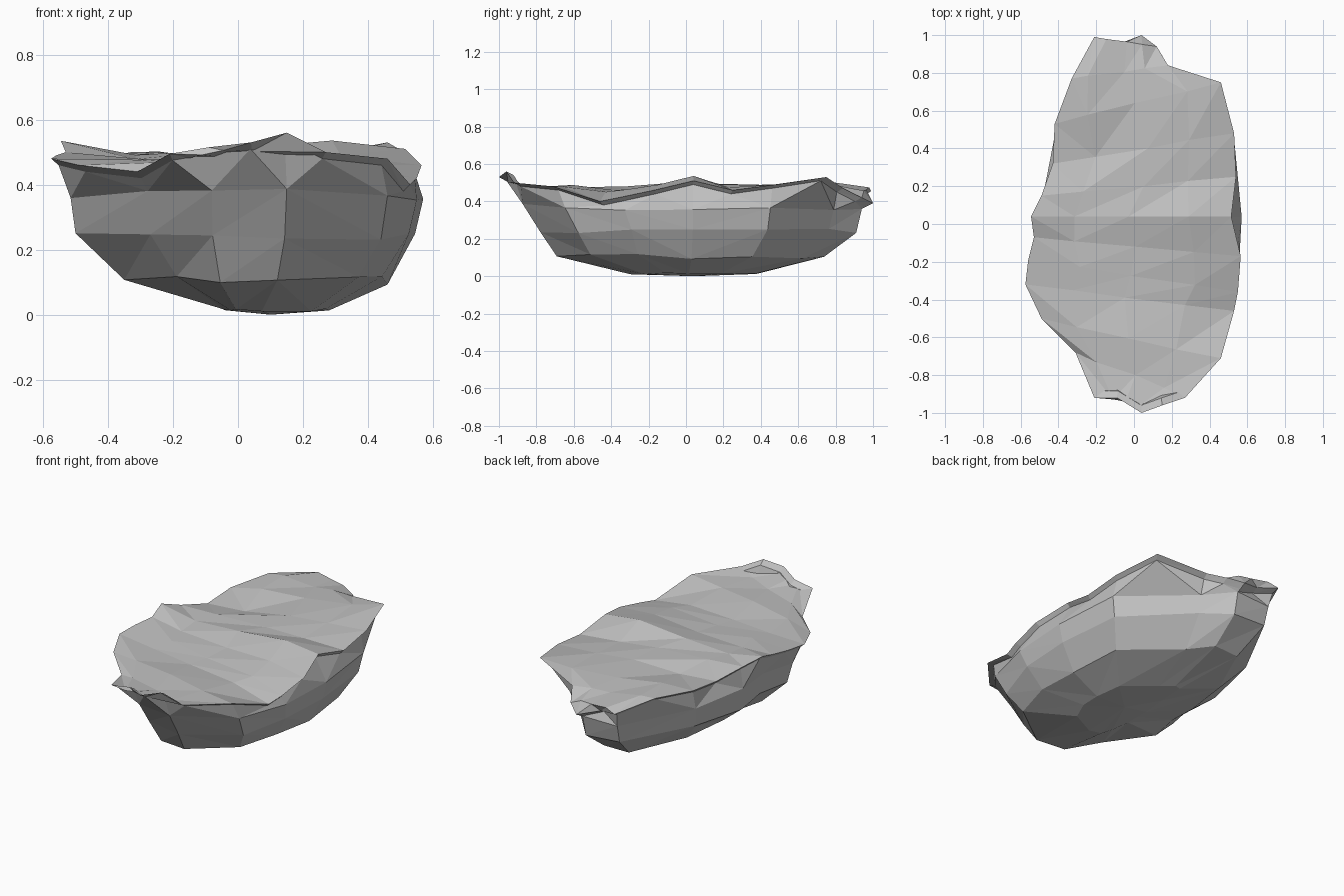
import bpy, bmesh, random
from mathutils import Vector

if "Cube" in bpy.data.objects:
    bpy.data.objects.remove(bpy.data.objects["Cube"])

random.seed(4)

# Rim outline (x, y, z), clockwise seen from above, starting at the back
RIM = [(.04, 1, .39), (.12, .94, .42), (.18, .84, .47), (.46, .75, .53), (.53, .48, .49),
       (.56, .25, .46), (.57, .04, .51), (.565, -.17, .46), (.55, -.36, .42), (.53, -.46, .40),
       (.46, -.71, .48), (.27, -.92, .50), (.15, -.96, .56), (.04, -1, .53), (-.09, -.92, .515),
       (-.21, -.92, .495), (-.31, -.68, .44), (-.49, -.5, .46), (-.575, -.32, .48),
       (-.56, -.19, .49), (-.53, -.07, .50), (-.545, .04, .535), (-.49, .15, .50),
       (-.43, .32, .46), (-.42, .53, .48), (-.33, .77, .50), (-.21, .99, .455), (-.09, .95, .43)]
N, M = len(RIM), len(RIM) // 2

# Hull rings: x min, x max, y min, y max, z, height jitter
HULL = [(-.515, .57, -.91, .94, .37, .02),
        (-.50, .545, -.81, .91, .24, .015),
        (-.35, .46, -.72, .74, .105, .015),
        (-.04, .28, -.31, .38, .015, .005)]

bm = bmesh.new()


def rim_point(p, s=1, dz=0):
    x, y, z = p
    if x > .5 and abs(y - .08) < .19:      # notch on the right side
        x -= .055 if abs(y - .04) < .1 else .02
    return bm.verts.new((x * s, y * s, z + dz))


def hull_ring(x0, x1, y0, y1, z, j):
    ring = []
    for x, y, _ in RIM[::2]:
        px = x * x1 / .57 if x > 0 else -x * x0 / .575
        py = y * y1 if y > 0 else -y * y0
        if x < -.3 and y > .1:             # hull swells past the rim at back left
            px *= 1.1
        ring.append(bm.verts.new((px, py, z + random.uniform(-j, j))))
    return ring


def bump(x, y, cx, cy, r):
    return max(0, 1 - (Vector((x, y)) - Vector((cx, cy))).length / r)


def top_row(i):
    """Row of points across the top between opposite rim points."""
    a, b = rim[i], rim[N - 1 - i]
    row = [a]
    for t in (.22, .5, .78) if 0 < i < M - 1 else ():
        p = a.co.lerp(b.co, t)
        p.x += random.uniform(-.03, .03)
        p.z = .35 * p.z + .65 * .482 + random.uniform(-.01, .01)
        p.z += .045 * bump(p.x, p.y, .33, .04, .2)     # ridge
        p.z += .02 * bump(p.x, p.y, 0, .04, .2)
        p.z += .05 * bump(p.x, p.y, -.2, .68, .2)      # raised chip
        p.z -= .04 * bump(p.x, p.y, -.2, .42, .2)      # hollow below it
        row.append(bm.verts.new(p))
    return row + [b]


def join_half(big, small):
    for j in range(M):
        a, b, c = big[2 * j], big[2 * j + 1], big[(2 * j + 2) % N]
        s, t = small[j], small[(j + 1) % M]
        for f in ((a, b, s), (b, c, t), (b, t, s)):
            bm.faces.new(f)


def join_same(p, q, closed=True):
    n = len(p)
    for j in range(n if closed else n - 1):
        k = (j + 1) % n
        if (j * 7 // 3) % 2:
            fs = ((p[j], p[k], q[j]), (p[k], q[k], q[j]))
        else:
            fs = ((p[j], p[k], q[k]), (p[j], q[k], q[j]))
        for f in fs:
            bm.faces.new(f)


def fan(end, row):
    """Joins a two-point end row to a longer row."""
    mid = len(row) // 2
    for j in range(len(row) - 1):
        bm.faces.new((end[0] if j < mid else end[1], row[j], row[j + 1]))
    bm.faces.new((end[0], end[1], row[mid]))


# Thin overhanging rim
rim = [rim_point(p) for p in RIM]
lip = [rim_point(p, .96, -.02) for p in RIM]
join_same(rim, lip)

# Rounded underside
rings = [hull_ring(*h) for h in HULL]
join_half(lip, rings[0])
for a, b in zip(rings, rings[1:]):
    join_same(a, b)
keel = bm.verts.new((.1, .04, 0))
for j in range(M):
    bm.faces.new((rings[-1][j], rings[-1][(j + 1) % M], keel))

# Uneven top in crosswise strips
rows = [top_row(i) for i in range(M)]
fan(rows[0], rows[1])
for a, b in zip(rows[1:-1], rows[2:-1]):
    join_same(a, b, False)
fan(rows[-1], rows[-2])

bmesh.ops.recalc_face_normals(bm, faces=bm.faces)
low = min(v.co.z for v in bm.verts)
for v in bm.verts:
    v.co.z -= low
mesh = bpy.data.meshes.new("rock")
bm.to_mesh(mesh)
bm.free()

grey = bpy.data.materials.new("stone grey")
grey.diffuse_color = (.53, .53, .53, 1)
grey.use_nodes = True
grey.node_tree.nodes["Principled BSDF"].inputs["Base Color"].default_value = grey.diffuse_color
mesh.materials.append(grey)
rock = bpy.data.objects.new("rock", mesh)
bpy.context.collection.objects.link(rock)
